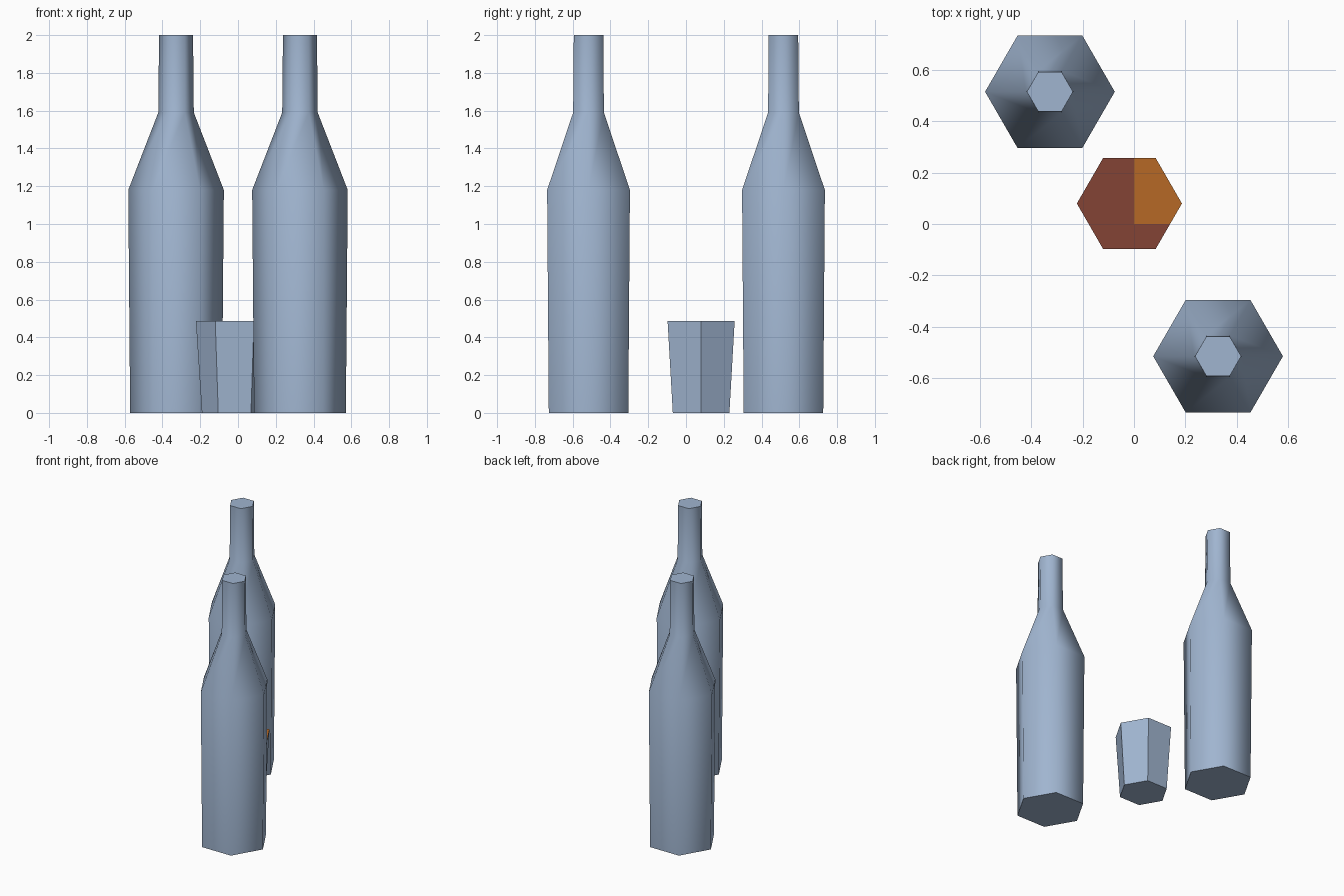
import bpy, bmesh, math
from mathutils import Vector

if "Cube" in bpy.data.objects:
    bpy.data.objects.remove(bpy.data.objects["Cube"])


def material(name, rgb):
    m = bpy.data.materials.new(name)
    m.diffuse_color = (*rgb, 1)
    m.use_nodes = True
    m.node_tree.nodes["Principled BSDF"].inputs["Base Color"].default_value = m.diffuse_color
    return m


blue = material("blue_grey", (0.352, 0.462, 0.631))
brown = material("red_brown", (0.231, 0.056, 0.036))
orange = material("amber", (0.468, 0.138, 0.019))


def hex_lathe(profile):
    """Six-sided solid from (radius, height) pairs, corners along x."""
    bm = bmesh.new()
    rings = [[bm.verts.new((r * math.cos(k * math.pi / 3),
                            r * math.sin(k * math.pi / 3), z))
              for k in range(6)] for r, z in profile]
    for low, high in zip(rings, rings[1:]):
        for k in range(6):
            n = (k + 1) % 6
            bm.faces.new((low[k], low[n], high[n], high[k]))
    bm.faces.new(rings[0][::-1])
    bm.faces.new(rings[-1])
    bm.normal_update()
    return bm


def make_object(name, bm, location, materials):
    mesh = bpy.data.meshes.new(name)
    bm.to_mesh(mesh)
    bm.free()
    for m in materials:
        mesh.materials.append(m)
    ob = bpy.data.objects.new(name, mesh)
    ob.location = location
    bpy.context.collection.objects.link(ob)
    return ob


# Two bottles: smooth sides, flat ends
bottle_profile = [(0.243, 0), (0.253, 1.18), (0.094, 1.59), (0.09, 2.0)]
for name, side in (("back_bottle", -1), ("front_bottle", 1)):
    bm = hex_lathe(bottle_profile)
    for f in bm.faces:
        f.smooth = abs(f.normal.z) < 0.9
    make_object(name, bm, (0.328 * side, -0.516 * side, 0), [blue])

# Tapered cup with a filled top, split into coloured areas
cup_pos = Vector((-0.018, 0.08, 0))
bm = hex_lathe([(0.173, 0), (0.205, 0.487)])
for axis in (Vector((1, 0, 0)), Vector((0, 1, 0))):
    geom = [f for f in bm.faces if f.normal.z > 0.9]
    geom += list({e for f in geom for e in f.edges})
    geom += list({v for e in geom if isinstance(e, bmesh.types.BMEdge) for v in e.verts})
    bmesh.ops.bisect_plane(bm, geom=geom, plane_co=-cup_pos, plane_no=axis)
bm.normal_update()
for f in bm.faces:
    if f.normal.z > 0.9:
        c = f.calc_center_median() + cup_pos
        f.material_index = 2 if c.x > 0 and c.y > 0 else 1
make_object("cup", bm, cup_pos, [blue, brown, orange])
